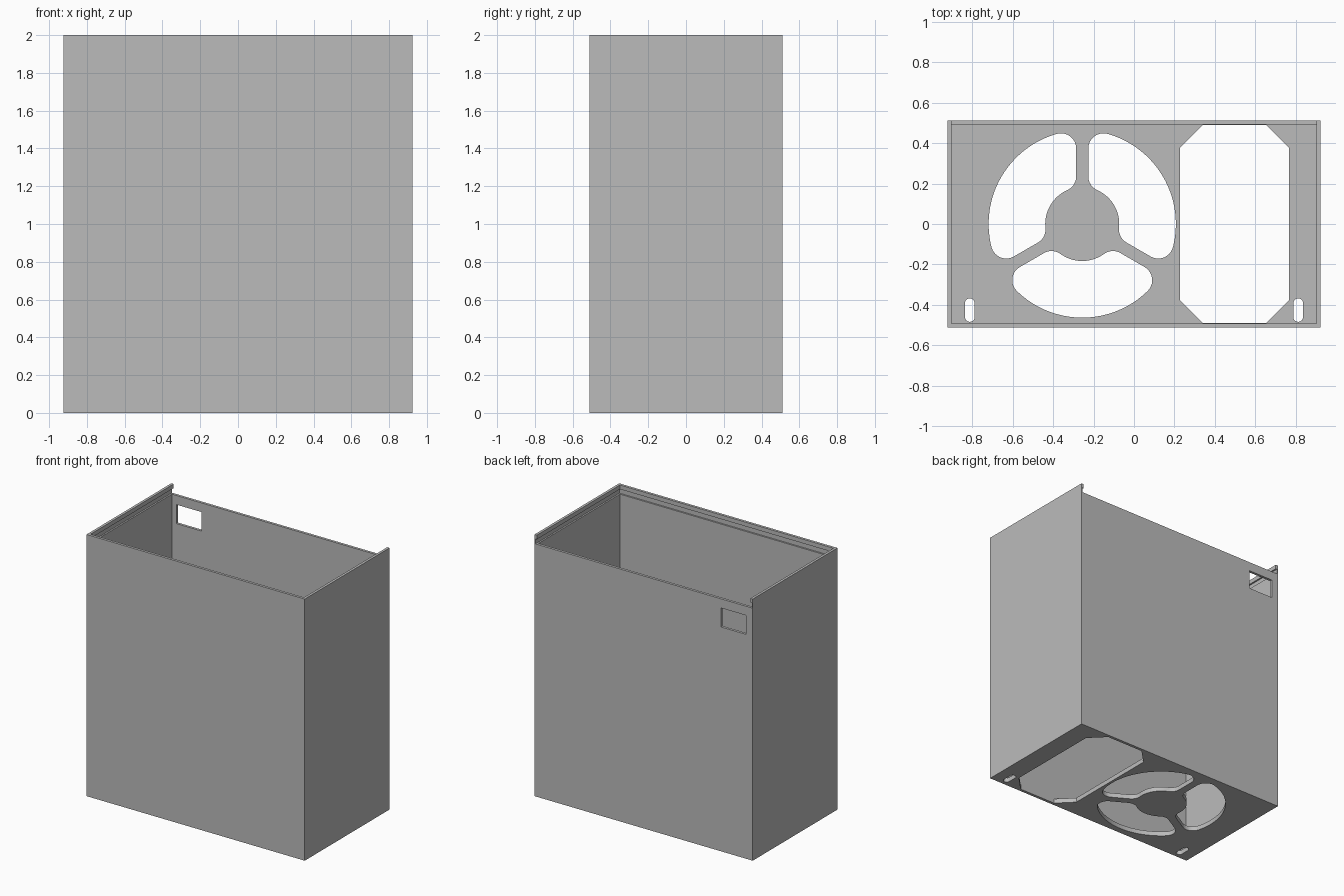
import bpy
import bmesh
from math import atan2, cos, sin, pi, radians, sqrt

cube = bpy.data.objects.get("Cube")
if cube:
    bpy.data.objects.remove(cube, do_unlink=True)

# Overall sizes
HX, HY, TOP = 0.923, 0.512, 2.0
WALL, FLOOR = 0.02, 0.035
IX, IY = HX - WALL, HY - WALL
RAIL = 1.93          # top of the back wall and underside of the lid slot
LIP = 1.968          # underside of the retaining lip
SLOT_DEPTH = 0.012

grey = bpy.data.materials.new("grey plastic")
grey.use_nodes = True
grey.diffuse_color = (0.5, 0.5, 0.5, 1)
grey.node_tree.nodes["Principled BSDF"].inputs["Base Color"].default_value = (0.5, 0.5, 0.5, 1)


def prism(name, outline, z0, z1):
    """Solid made by raising a counter-clockwise outline from z0 to z1."""
    bm = bmesh.new()
    face = bm.faces.new([bm.verts.new((x, y, z0)) for x, y in outline])
    raised = bmesh.ops.extrude_face_region(bm, geom=[face])["geom"]
    bmesh.ops.translate(bm, vec=(0, 0, z1 - z0),
                        verts=[g for g in raised if isinstance(g, bmesh.types.BMVert)])
    bmesh.ops.recalc_face_normals(bm, faces=bm.faces)
    mesh = bpy.data.meshes.new(name)
    bm.to_mesh(mesh)
    bm.free()
    obj = bpy.data.objects.new(name, mesh)
    bpy.context.collection.objects.link(obj)
    mesh.materials.append(grey)
    return obj


def rect(x0, x1, y0, y1):
    return [(x0, y0), (x1, y0), (x1, y1), (x0, y1)]


def arc(cx, cy, r, a0, a1, n):
    return [(cx + r * cos(a0 + (a1 - a0) * i / n),
             cy + r * sin(a0 + (a1 - a0) * i / n)) for i in range(n + 1)]


def fan_opening(turn, cx=-0.256, hub=0.183, rim=0.463, half_spoke=0.03, fillet=0.075):
    """Rounded opening between two spokes, spanning 120 degrees from turn."""
    off = half_spoke + fillet
    d_in, d_out = hub + fillet, rim - fillet
    x_in, x_out = sqrt(d_in**2 - off**2), sqrt(d_out**2 - off**2)
    a_in, a_out = atan2(off, x_in), atan2(off, x_out)
    span = 2 * pi / 3

    def mirrored(points):
        return [(x * cos(span) + y * sin(span), x * sin(span) - y * cos(span))
                for x, y in reversed(points)]

    near_rim = arc(x_out, off, fillet, -pi / 2, a_out, 10)
    near_hub = arc(x_in, off, fillet, a_in + pi, 3 * pi / 2, 10)
    outer = arc(0, 0, rim, a_out, span - a_out, 32)[1:-1]
    inner = arc(0, 0, hub, span - a_in, a_in, 20)[1:-1]
    loop = near_rim + outer + mirrored(near_rim) + mirrored(near_hub) + inner + near_hub
    return [(cx + x * cos(turn) - y * sin(turn), x * sin(turn) + y * cos(turn))
            for x, y in loop]


def chamfered(x0, x1, y0, y1, c):
    return [(x0 + c, y0), (x1 - c, y0), (x1, y0 + c), (x1, y1 - c),
            (x1 - c, y1), (x0 + c, y1), (x0, y1 - c), (x0, y0 + c)]


def slot(cx, y0, y1, r):
    return arc(cx, y1 - r, r, 0, pi, 12) + arc(cx, y0 + r, r, pi, 2 * pi, 12)


# Outer case block
case = prism("case", rect(-HX, HX, -HY, HY), 0, TOP)

# Cavity, lid opening through the back, lid slot in three walls, back window
S = SLOT_DEPTH
cutters = [
    prism("cavity", rect(-IX, IX, -IY, IY), FLOOR, TOP + 0.1),
    prism("lid_opening", rect(-IX, IX, -IY, HY + 0.1), RAIL, TOP + 0.1),
    prism("lid_slot", rect(-IX - S, IX + S, -IY - S, HY + 0.1), RAIL, LIP),
    prism("back_window", rect(-0.866, -0.654, IY - 0.1, HY + 0.1), 1.715, 1.86),
]

# Floor openings: fan vent, chamfered socket opening, two screw slots
floor_outlines = [fan_opening(radians(a)) for a in (90, 210, 330)]
floor_outlines.append(chamfered(0.227, 0.767, -0.49, 0.49, 0.114))
floor_outlines += [slot(side * 0.812, -0.484, -0.368, 0.024) for side in (-1, 1)]
cutters += [prism("floor_opening", o, -0.1, FLOOR + 0.1) for o in floor_outlines]

for cutter in cutters:
    cutter.hide_render = True
    mod = case.modifiers.new(cutter.name, "BOOLEAN")
    mod.operation = "DIFFERENCE"
    mod.solver = "EXACT"
    mod.object = cutter

# Bake the cuts and drop the cutters
bpy.context.view_layer.update()
graph = bpy.context.evaluated_depsgraph_get()
baked = bpy.data.meshes.new_from_object(case.evaluated_get(graph))
case.modifiers.clear()
case.data = baked
for cutter in cutters:
    bpy.data.objects.remove(cutter, do_unlink=True)

# Smooth curved rims, keep the panel edges sharp
bpy.ops.object.select_all(action="DESELECT")
case.select_set(True)
bpy.context.view_layer.objects.active = case
bpy.ops.object.shade_smooth_by_angle(angle=radians(30))
